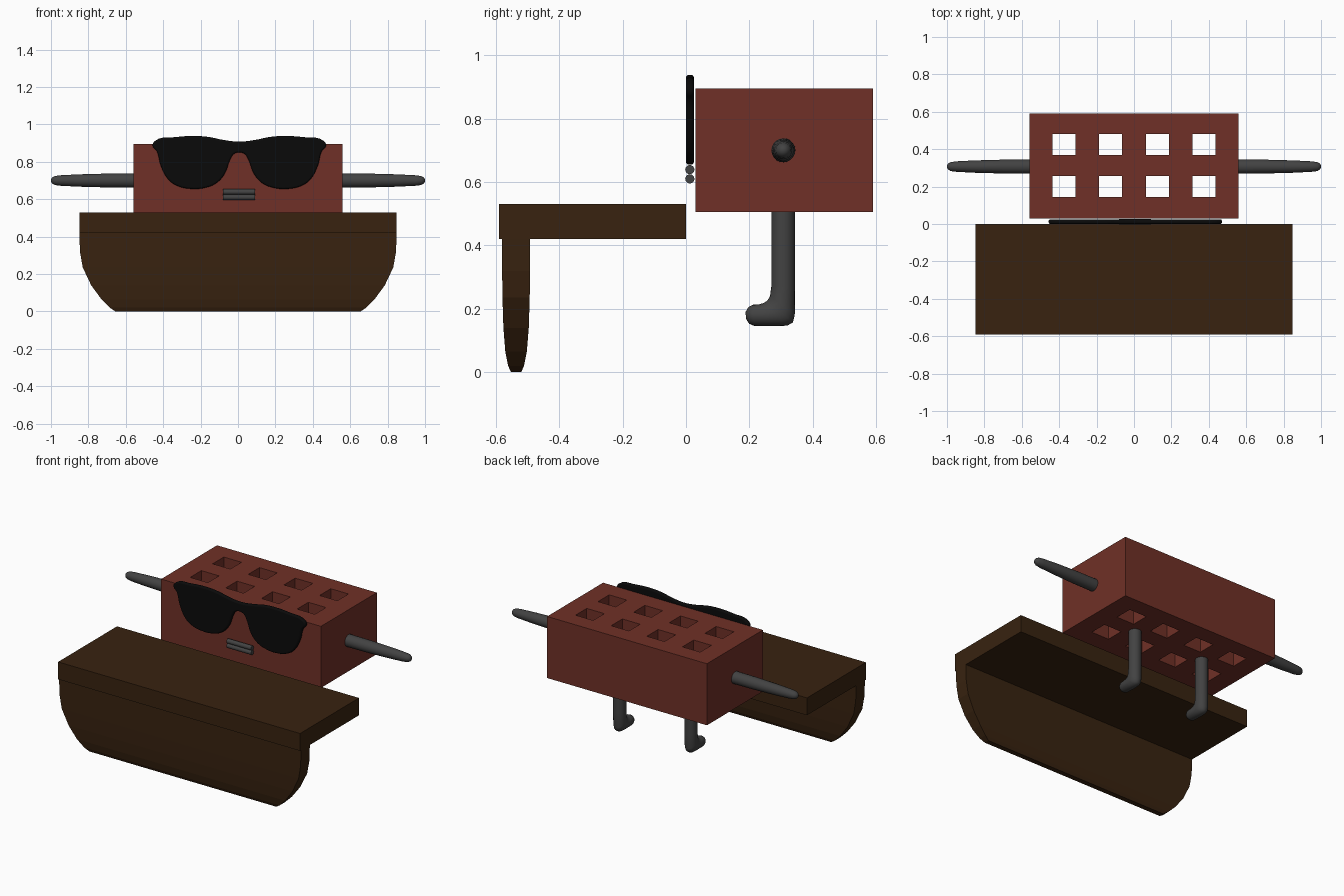
import bpy, bmesh, math
from mathutils import Vector

if "Cube" in bpy.data.objects:
    bpy.data.objects.remove(bpy.data.objects["Cube"])


def material(name, rgb):
    m = bpy.data.materials.new(name)
    m.diffuse_color = (*rgb, 1)
    m.use_nodes = True
    m.node_tree.nodes["Principled BSDF"].inputs["Base Color"].default_value = m.diffuse_color
    return m


BRICK = material("brick red", (0.16, 0.03, 0.02))
WOOD = material("dark wood", (0.040, 0.0165, 0.005))
GREY = material("dark grey", (0.055, 0.055, 0.055))
BLACK = material("black", (0.003, 0.003, 0.003))


def finish(name, bm, mat, smooth=False):
    bmesh.ops.remove_doubles(bm, verts=bm.verts, dist=1e-5)
    bmesh.ops.recalc_face_normals(bm, faces=bm.faces)
    me = bpy.data.meshes.new(name)
    bm.to_mesh(me)
    bm.free()
    me.materials.append(mat)
    ob = bpy.data.objects.new(name, me)
    bpy.context.collection.objects.link(ob)
    if smooth:
        bpy.ops.object.select_all(action='DESELECT')
        bpy.context.view_layer.objects.active = ob
        ob.select_set(True)
        bpy.ops.object.shade_smooth_by_angle(angle=math.radians(50))
    return ob


def loft(name, rings, mat, smooth=False):
    """Skin a list of equally sized point rings and cap both ends."""
    bm = bmesh.new()
    vs = [[bm.verts.new(p) for p in r] for r in rings]
    n = len(vs[0])
    for a, b in zip(vs, vs[1:]):
        for i in range(n):
            j = (i + 1) % n
            bm.faces.new((a[i], a[j], b[j], b[i]))
    bm.faces.new(vs[0])
    bm.faces.new(vs[-1])
    return finish(name, bm, mat, smooth)


def ellipse(c, u, v, n=20):
    c, u, v = Vector(c), Vector(u), Vector(v)
    return [c + u * math.cos(2 * math.pi * i / n) + v * math.sin(2 * math.pi * i / n)
            for i in range(n)]


def rect(hx, y0, y1, z):
    return [(-hx, y0, z), (hx, y0, z), (hx, y1, z), (-hx, y1, z)]


# brick body with a 4 x 2 grid of square through-holes
xs = [-0.56]
for c in (-0.375, -0.125, 0.125, 0.375):
    xs += [c - 0.062, c + 0.062]
xs.append(0.56)
ys = [0.03, 0.145, 0.257, 0.37, 0.482, 0.59]
Z0, Z1 = 0.505, 0.895


def solid(i, j):
    inside = 0 <= i < len(xs) - 1 and 0 <= j < len(ys) - 1
    return inside and not (i % 2 and j % 2)


bm = bmesh.new()
for i in range(len(xs) - 1):
    for j in range(len(ys) - 1):
        if not solid(i, j):
            continue
        q = [(xs[i], ys[j]), (xs[i + 1], ys[j]), (xs[i + 1], ys[j + 1]), (xs[i], ys[j + 1])]
        for z in (Z0, Z1):
            bm.faces.new([bm.verts.new((x, y, z)) for x, y in q])
        for k, (di, dj) in enumerate(((0, -1), (1, 0), (0, 1), (-1, 0))):
            if not solid(i + di, j + dj):
                a, b = q[k], q[(k + 1) % 4]
                bm.faces.new([bm.verts.new(p) for p in
                              ((*a, Z0), (*b, Z0), (*b, Z1), (*a, Z1))])
finish("brick_body", bm, BRICK)

# desk top and its tapered, round-cornered front panel
loft("desk_top", [rect(0.848, -0.59, 0, 0.42), rect(0.848, -0.59, 0, 0.53)], WOOD)
panel = [(0.42, 0.848, 0.044), (0.32, 0.845, 0.044), (0.235, 0.83, 0.043),
         (0.14, 0.785, 0.040), (0.065, 0.73, 0.034), (0.02, 0.685, 0.025), (0.0, 0.655, 0.016)]
loft("desk_front_panel", [rect(hx, -0.536 - t, -0.536 + t, z) for z, hx, t in panel], WOOD)

# arms and legs
arm = [(0.55, 0.038), (0.7, 0.037), (0.85, 0.033), (0.95, 0.028), (0.98, 0.024),
       (0.994, 0.016), (1.0, 0.006)]
# each leg ring: inner (y, z) and outer (y, z) point, sideways radius
leg = [(0.269, 0.515, 0.344, 0.515, 0.038), (0.269, 0.27, 0.344, 0.27, 0.038),
       (0.265, 0.24, 0.343, 0.18, 0.038), (0.257, 0.226, 0.337, 0.157, 0.038),
       (0.245, 0.218, 0.32, 0.147, 0.037), (0.23, 0.214, 0.28, 0.145, 0.036),
       (0.212, 0.213, 0.215, 0.146, 0.034), (0.197, 0.206, 0.199, 0.153, 0.027),
       (0.188, 0.19, 0.189, 0.169, 0.011)]
for s, side in ((-1, "left"), (1, "right")):
    loft(side + "_arm", [ellipse((s * x, 0.307, 0.70), (0, r, 0), (0, 0, r))
                         for x, r in arm], GREY, True)
    loft(side + "_leg", [ellipse((s * 0.25, (a + c) / 2, (b + d) / 2),
                                 (0, (c - a) / 2, (d - b) / 2), (r, 0, 0))
                         for a, b, c, d, r in leg], GREY, True)

# mouth: two stacked bars
for name, z in (("upper_lip", 0.639), ("lower_lip", 0.610)):
    loft(name, [ellipse((x, 0.012, z), (0, 0.0145, 0), (0, 0, 0.0145))
                for x in (-0.08, 0.092)], GREY, True)

# sunglasses: mirrored outline with rounded rim
half = [(0.085, 0.917), (0.165, 0.933), (0.25, 0.938), (0.34, 0.932), (0.452, 0.911),
        (0.463, 0.885), (0.441, 0.856), (0.42, 0.78), (0.38, 0.706), (0.337, 0.674),
        (0.265, 0.656), (0.18, 0.662), (0.12, 0.688), (0.077, 0.738), (0.048, 0.813),
        (0.028, 0.842)]
outline = ([(0, 0.908)] + half + [(0, 0.85)] + [(-x, z) for x, z in reversed(half)])
cu = bpy.data.curves.new("sunglasses_outline", 'CURVE')
cu.dimensions = '2D'
cu.fill_mode = 'BOTH'
cu.resolution_u = 5
cu.extrude = 0.003
cu.bevel_depth = 0.0095
cu.bevel_resolution = 3
cu.offset = -0.0095
sp = cu.splines.new('BEZIER')
sp.bezier_points.add(len(outline) - 1)
for p, (x, z) in zip(sp.bezier_points, outline):
    p.co = (x, z, 0)
    p.handle_left_type = p.handle_right_type = 'AUTO'
sp.use_cyclic_u = True
cu.materials.append(BLACK)
glasses = bpy.data.objects.new("sunglasses", cu)
bpy.context.collection.objects.link(glasses)
glasses.location = (0.007, 0.0125, 0)
glasses.rotation_euler = (math.pi / 2, 0, 0)
bpy.ops.object.select_all(action='DESELECT')
bpy.context.view_layer.objects.active = glasses
glasses.select_set(True)
bpy.ops.object.convert(target='MESH')
bpy.ops.object.shade_smooth_by_angle(angle=math.radians(40))
